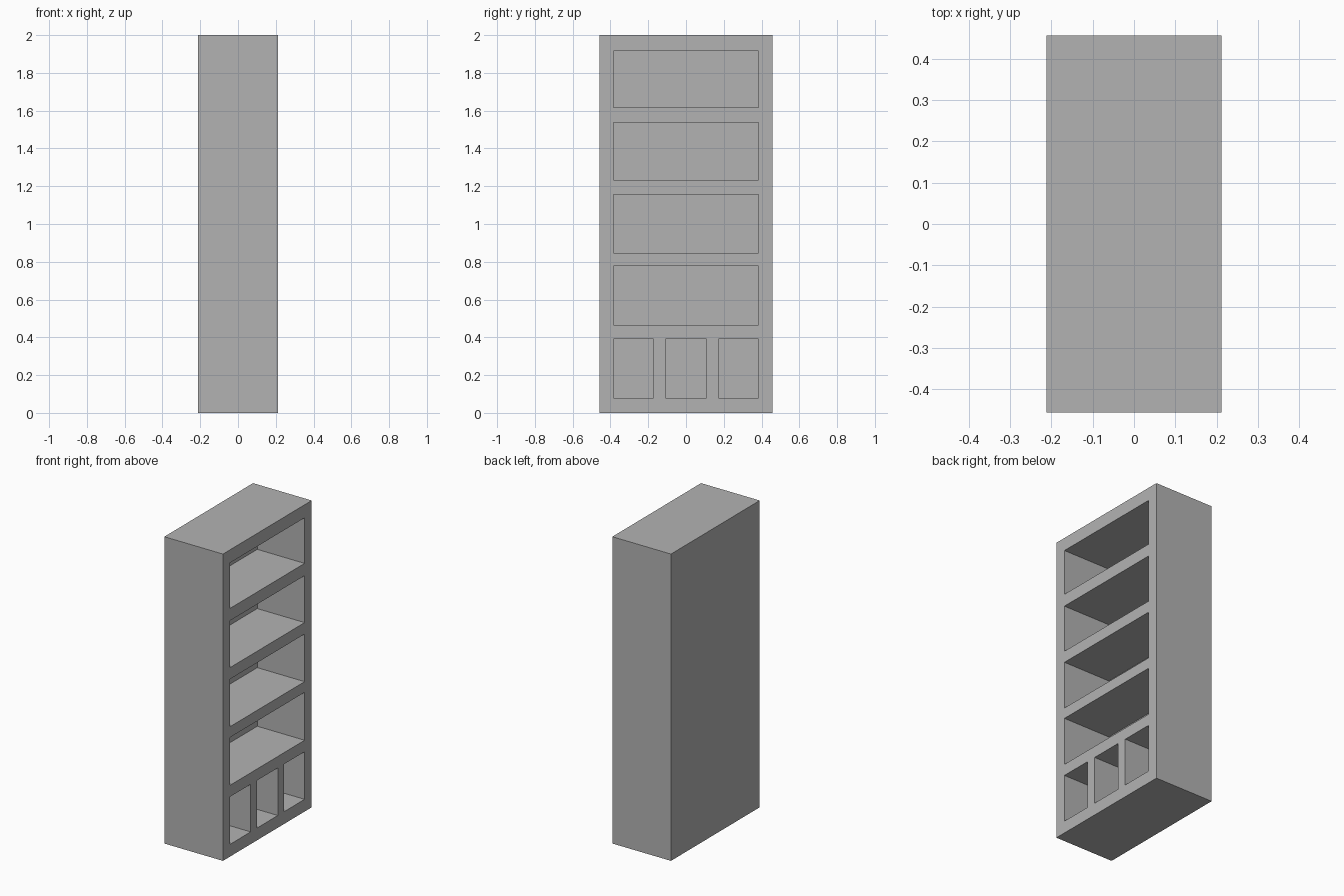
import bpy
import bmesh
from mathutils import Matrix, Vector

cube = bpy.data.objects.get("Cube")
if cube:
    bpy.data.objects.remove(cube, do_unlink=True)

DEPTH, WIDTH, HEIGHT = 0.423, 0.914, 2.0
BACK = -0.13            # inner face of the back panel
FRONT = DEPTH / 2
INNER = 0.384           # half width between the side panels

# Grey finish
grey = bpy.data.materials.new("grey_finish")
grey.use_nodes = True
colour = (0.45, 0.45, 0.45, 1)
grey.diffuse_color = colour
grey.node_tree.nodes["Principled BSDF"].inputs["Base Color"].default_value = colour


def add_box(bm, low, high):
    low, high = Vector(low), Vector(high)
    matrix = Matrix.Translation((low + high) / 2) @ Matrix.Diagonal((*(high - low), 1))
    bmesh.ops.create_cube(bm, size=1, matrix=matrix)


def make_object(name, boxes):
    bm = bmesh.new()
    for low, high in boxes:
        add_box(bm, low, high)
    mesh = bpy.data.meshes.new(name)
    bm.to_mesh(mesh)
    bm.free()
    mesh.materials.append(grey)
    obj = bpy.data.objects.new(name, mesh)
    bpy.context.collection.objects.link(obj)
    return obj


# Bookcase body
body = make_object("bookcase_body", [
    ((-FRONT, -WIDTH / 2, 0), (FRONT, WIDTH / 2, HEIGHT))])

# Four wide shelf bays above three small cubbies
bays = [(-INNER, INNER, low, high) for low, high in
        ((0.465, 0.777), (0.847, 1.157), (1.232, 1.538), (1.618, 1.915))]
bays += [(left, right, 0.08, 0.39) for left, right in
         ((-INNER, -0.172), (-0.108, 0.108), (0.172, INNER))]
cutter = make_object("bay_cutter", [
    ((BACK, left, low), (FRONT + 0.1, right, high))
    for left, right, low, high in bays])
cutter.hide_render = True
cutter.hide_viewport = False

# Carve the bays, then drop the cutter
carve = body.modifiers.new("carve_bays", "BOOLEAN")
carve.operation = "DIFFERENCE"
carve.solver = "EXACT"
carve.object = cutter
bpy.context.view_layer.update()
bpy.context.view_layer.objects.active = body
body.select_set(True)
bpy.ops.object.modifier_apply(modifier=carve.name)
bpy.data.objects.remove(cutter, do_unlink=True)
